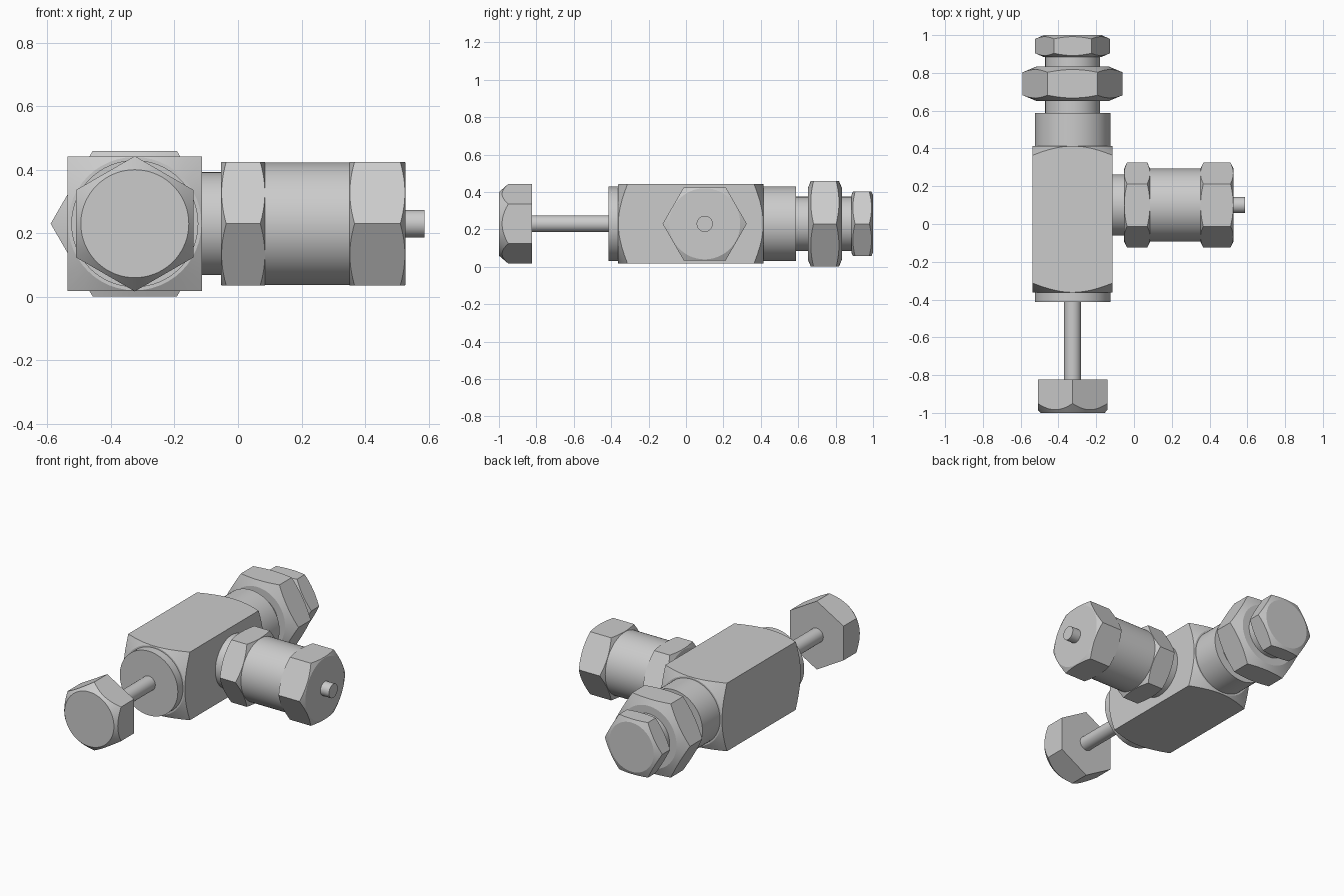
import bpy
import bmesh
from math import cos, sin, pi, radians

cube = bpy.data.objects.get("Cube")
if cube:
    bpy.data.objects.remove(cube)

MAIN_X, BRANCH_Y, AXIS_Z = -0.325, 0.1, 0.23
ROUND = 64


def on_main(t, u, v):
    return (MAIN_X + u, t, AXIS_Z + v)


def on_branch(t, u, v):
    return (t, BRANCH_Y + u, AXIS_Z + v)


def prism(name, place, start, end, radius, sides=ROUND, phase=0.0,
          start_cut=None, end_cut=None):
    """Prism along an axis; each cut is (end circle radius, depth at the corners)."""
    steps = 1 if sides == ROUND else 12
    outline = []
    for i in range(sides * steps):
        within = (i % steps) / steps * 2 * pi / sides
        rho = radius * cos(pi / sides) / cos(within - pi / sides)
        outline.append((radians(phase) + i * 2 * pi / (sides * steps), rho))

    bm = bmesh.new()

    def ring(position, size):
        return [bm.verts.new(place(position(rho), size(rho) * cos(a), size(rho) * sin(a)))
                for a, rho in outline]

    def end_rings(t, inward, cut):
        if not cut:
            return [ring(lambda rho: t, lambda rho: rho)]
        r, depth = cut
        slope = depth / (radius - r)
        return [ring(lambda rho: t, lambda rho: r),
                ring(lambda rho: t + inward * slope * (rho - r), lambda rho: rho)]

    rings = end_rings(start, 1, start_cut) + end_rings(end, -1, end_cut)[::-1]
    for a, b in zip(rings, rings[1:]):
        for i in range(len(a)):
            j = (i + 1) % len(a)
            bm.faces.new((a[i], a[j], b[j], b[i]))
    bm.faces.new(rings[0])
    bm.faces.new(rings[-1])
    bmesh.ops.recalc_face_normals(bm, faces=bm.faces)

    mesh = bpy.data.meshes.new(name)
    bm.to_mesh(mesh)
    bm.free()
    obj = bpy.data.objects.new(name, mesh)
    bpy.context.collection.objects.link(obj)
    parts.append(obj)


parts = []

# Square valve body with turned ends
prism("valve_body", on_main, -0.363, 0.414, 0.3, 4, 45, (0.21, 0.05), (0.21, 0.05))

# Front stem and hexagonal handle
prism("front_collar", on_main, -0.414, -0.36, 0.2)
prism("handle_stem", on_main, -0.83, -0.41, 0.045)
prism("handle", on_main, -1.0, -0.823, 0.213, 6, 90, start_cut=(0.17, 0.05))

# Rear fitting
prism("rear_collar", on_main, 0.41, 0.588, 0.2)
prism("rear_neck", on_main, 0.58, 0.89, 0.145)
prism("rear_large_nut", on_main, 0.652, 0.833, 0.265, 6, 0, (0.193, 0.03), (0.193, 0.03))
prism("rear_small_nut", on_main, 0.884, 1.0, 0.198, 6, 0, (0.153, 0.02), (0.153, 0.02))

# Side branch with two nuts and an outlet pin
prism("branch_neck", on_branch, -0.12, -0.05, 0.162)
prism("branch_sleeve", on_branch, 0.08, 0.36, 0.193)
for name, start, end in (("branch_inner_nut", -0.054, 0.087),
                         ("branch_outer_nut", 0.35, 0.528)):
    prism(name, on_branch, start, end, 0.225, 6, 0, (0.19, 0.017), (0.19, 0.017))
prism("outlet_pin", on_branch, 0.52, 0.587, 0.043)

# Smooth round walls, crisp edges
bpy.ops.object.select_all(action="DESELECT")
for obj in parts:
    obj.select_set(True)
bpy.context.view_layer.objects.active = parts[0]
bpy.ops.object.shade_smooth_by_angle(angle=radians(15))
